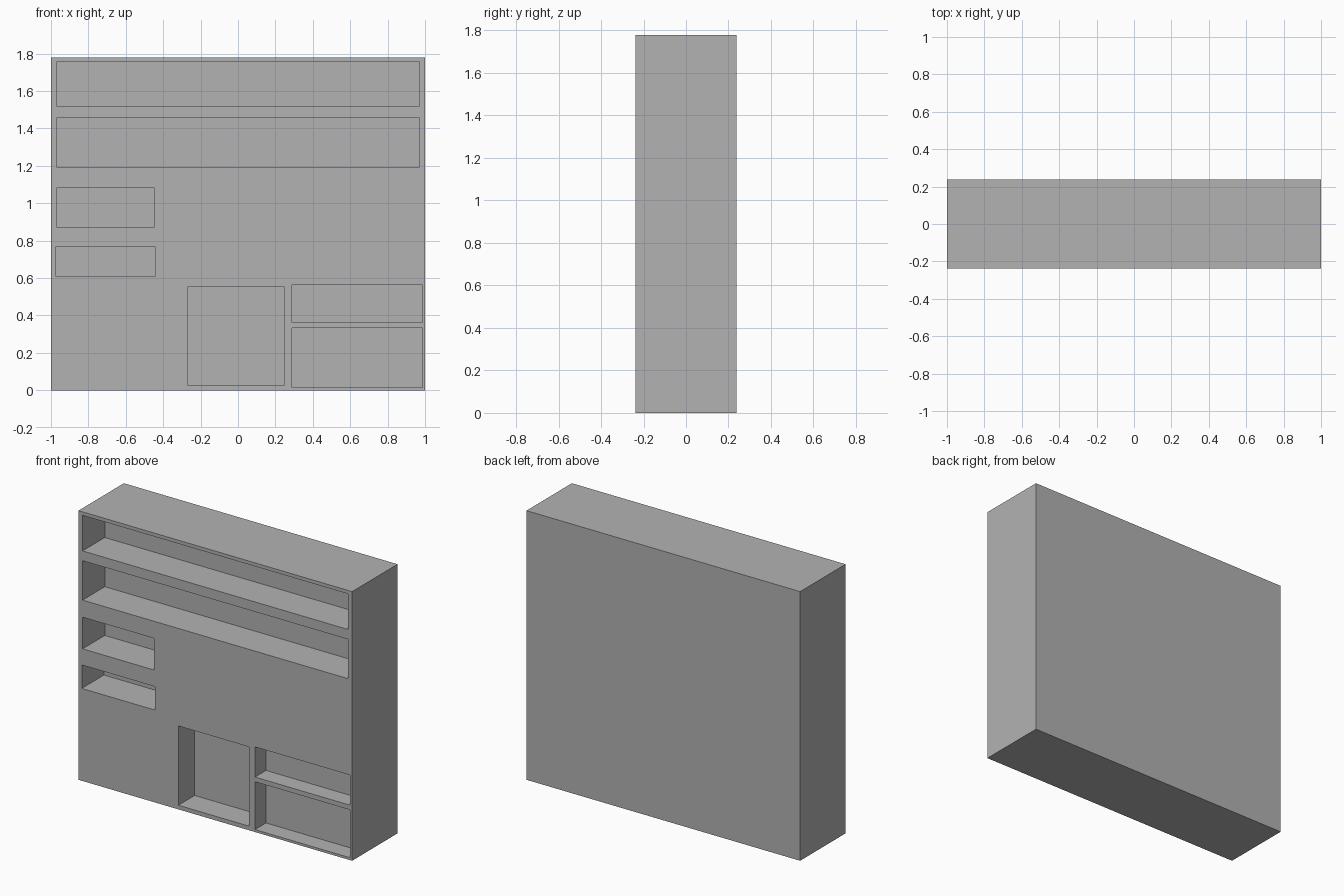
import bpy
import bmesh
from mathutils import Matrix

old = bpy.data.objects.get("Cube")
if old:
    bpy.data.objects.remove(old, do_unlink=True)

HALF_DEPTH, HEIGHT = 0.237, 1.778

grey = bpy.data.materials.new("plain_grey")
grey.use_nodes = True
colour = (0.448, 0.448, 0.448, 1)
grey.diffuse_color = colour
grey.node_tree.nodes["Principled BSDF"].inputs["Base Color"].default_value = colour


def make_boxes(name, boxes):
    """One object made of axis-aligned boxes given as (low corner, high corner)."""
    bm = bmesh.new()
    for low, high in boxes:
        size = [b - a for a, b in zip(low, high)]
        centre = [(a + b) / 2 for a, b in zip(low, high)]
        bmesh.ops.create_cube(
            bm, size=1,
            matrix=Matrix.Translation(centre) @ Matrix.Diagonal((*size, 1)))
    mesh = bpy.data.meshes.new(name)
    bm.to_mesh(mesh)
    bm.free()
    mesh.materials.append(grey)
    obj = bpy.data.objects.new(name, mesh)
    bpy.context.collection.objects.link(obj)
    return obj


# Solid cabinet block
cabinet = make_boxes("cabinet", [((-1, -HALF_DEPTH, 0), (1, HALF_DEPTH, HEIGHT))])

# Front recesses: left, right, bottom, top, depth
recesses = [
    (-0.97, 0.97, 1.52, 1.755, 0.232),     # upper long shelf
    (-0.97, 0.97, 1.195, 1.455, 0.232),    # lower long shelf
    (-0.97, -0.447, 0.873, 1.082, 0.232),  # upper short shelf
    (-0.976, -0.442, 0.61, 0.765, 0.232),  # lower short shelf
    (-0.27, 0.248, 0.027, 0.551, 0.17),    # tall cubby
    (0.29, 0.986, 0.363, 0.562, 0.115),    # upper side cubby
    (0.29, 0.986, 0.016, 0.332, 0.115),    # lower side cubby
]
cutter = make_boxes("recess_cutter", [
    ((left, -HALF_DEPTH - 0.1, bottom), (right, -HALF_DEPTH + depth, top))
    for left, right, bottom, top, depth in recesses])
cutter.hide_render = True

# Carve the recesses and discard the cutter
cut = cabinet.modifiers.new("recesses", 'BOOLEAN')
cut.operation = 'DIFFERENCE'
cut.solver = 'EXACT'
cut.object = cutter
bpy.context.view_layer.objects.active = cabinet
bpy.ops.object.modifier_apply(modifier=cut.name)
bpy.data.objects.remove(cutter, do_unlink=True)
